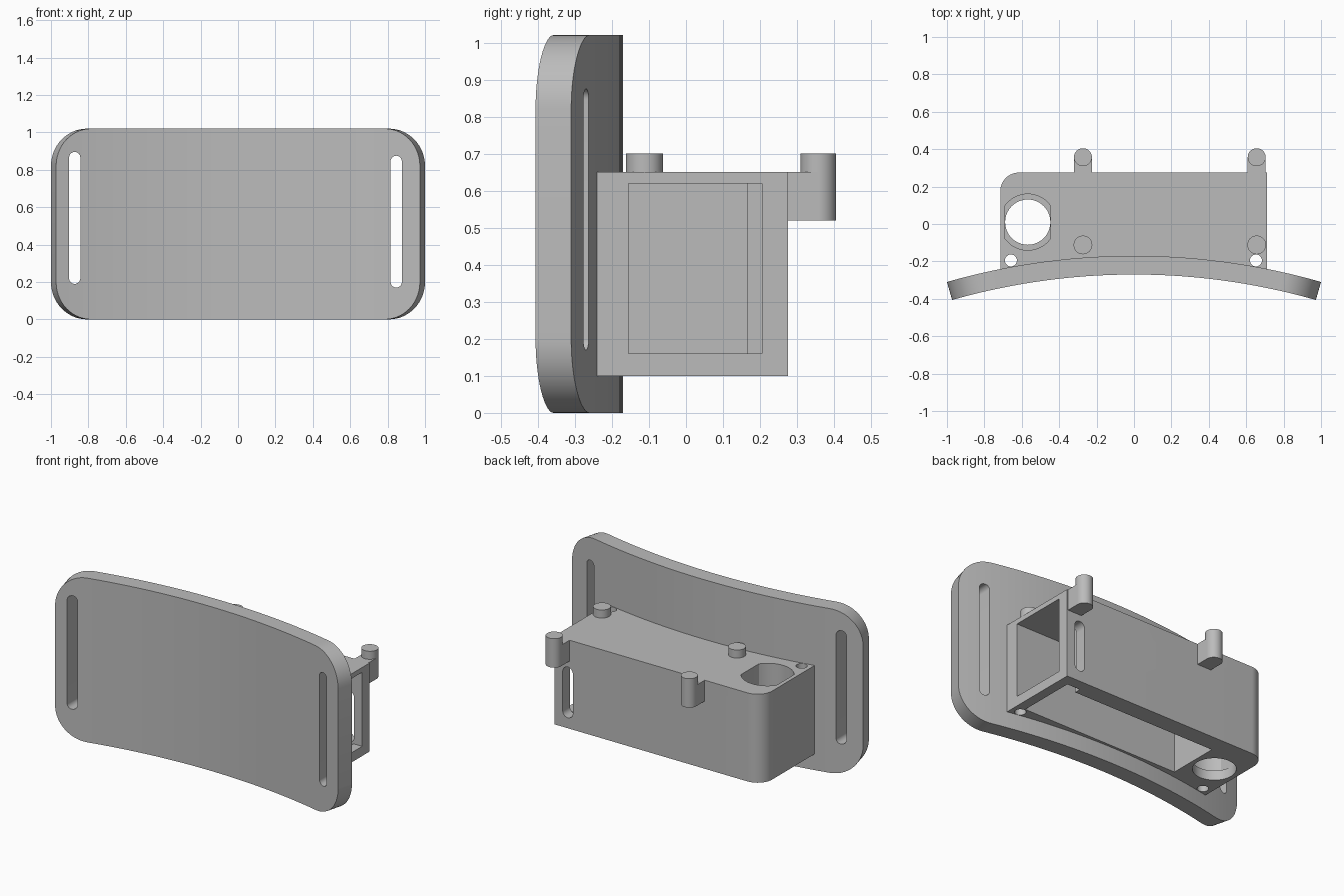
import bpy, bmesh
from math import sin, cos, pi, sqrt, asin

cube = bpy.data.objects.get("Cube")
if cube:
    bpy.data.objects.remove(cube, do_unlink=True)

GREY = (0.5, 0.5, 0.5, 1)
mat = bpy.data.materials.new("plain grey")
mat.use_nodes = True
mat.diffuse_color = GREY
mat.node_tree.nodes["Principled BSDF"].inputs["Base Color"].default_value = GREY


def make_object(name, bm):
    bmesh.ops.recalc_face_normals(bm, faces=bm.faces)
    mesh = bpy.data.meshes.new(name)
    bm.to_mesh(mesh)
    bm.free()
    obj = bpy.data.objects.new(name, mesh)
    bpy.context.collection.objects.link(obj)
    mesh.materials.append(mat)
    return obj


def prism(name, outline, lo, hi, axis="z"):
    """Extrude a 2D outline: (x, y) along z, or (x, z) along y."""
    bm = bmesh.new()
    place = (lambda a, b, c: (a, b, c)) if axis == "z" else (lambda a, b, c: (a, c, b))
    rings = [[bm.verts.new(place(a, b, c)) for a, b in outline] for c in (lo, hi)]
    for ring in rings:
        bm.faces.new(ring)
    n = len(outline)
    for i in range(n):
        j = (i + 1) % n
        bm.faces.new((rings[0][i], rings[0][j], rings[1][j], rings[1][i]))
    return make_object(name, bm)


def arc(cx, cy, r, start, end, n=16):
    return [(cx + r * cos(start + (end - start) * i / n),
             cy + r * sin(start + (end - start) * i / n)) for i in range(n + 1)]


def circle(cx, cy, r, n=40):
    return arc(cx, cy, r, 0, 2 * pi, n)[:-1]


def rect(x0, x1, y0, y1):
    return [(x0, y0), (x1, y0), (x1, y1), (x0, y1)]


def stadium(cx, half_width, z0, z1):
    return (arc(cx, z1 - half_width, half_width, 0, pi)
            + arc(cx, z0 + half_width, half_width, pi, 2 * pi))


def cut(obj, cutters):
    bpy.context.view_layer.objects.active = obj
    for cutter in cutters:
        mod = obj.modifiers.new("cut", "BOOLEAN")
        mod.operation = "DIFFERENCE"
        mod.solver = "EXACT"
        mod.object = cutter
        bpy.ops.object.modifier_apply(modifier=mod.name)
        bpy.data.objects.remove(cutter, do_unlink=True)


def smooth(obj):
    bpy.ops.object.select_all(action="DESELECT")
    obj.select_set(True)
    bpy.context.view_layer.objects.active = obj
    bpy.ops.object.shade_smooth_by_angle(angle=pi / 6)


# Curved plate with rounded corners, built as a row of cross-sections
BACK_R, FRONT_R, CENTRE_Y = 3.64, 3.54, -3.81
HALF_H, CORNER = 0.51, 0.2
half_arc = BACK_R * asin(1 / BACK_R)
flat = half_arc - CORNER
right = [flat + CORNER * sin(pi / 2 * i / 14) for i in range(15)]
steps = [-s for s in reversed(right)] + [flat * (i / 12 - 1) for i in range(1, 24)] + right
bm = bmesh.new()
sections = []
for s in steps:
    over = max(abs(s) - flat, 0)
    h = HALF_H - CORNER + sqrt(max(CORNER ** 2 - over ** 2, 0))
    t = s / BACK_R
    sections.append([bm.verts.new((r * sin(t), CENTRE_Y + r * cos(t), HALF_H + k * h))
                     for r, k in ((FRONT_R, -1), (BACK_R, -1), (BACK_R, 1), (FRONT_R, 1))])
for a, b in zip(sections, sections[1:]):
    for i in range(4):
        j = (i + 1) % 4
        bm.faces.new((a[i], a[j], b[j], b[i]))
bm.faces.new(sections[0])
bm.faces.new(sections[-1])
plate = make_object("curved_plate", bm)

# Strap slots through the plate
cut(plate, [prism("slot_cutter", stadium(x, 0.03, z, z + 0.705), -0.6, 0, "y")
            for x, z in ((-0.873, 0.19), (0.846, 0.17))])
smooth(plate)

# Housing with one rounded back corner
X0, X1, Y1, Z0, Z1 = -0.715, 0.71, 0.275, 0.10, 0.65
outline = [(X0, -0.26), (X1, -0.26), (X1, Y1)] + arc(X0 + 0.1, Y1 - 0.1, 0.1, pi / 2, pi)
housing = prism("housing", outline, Z0, Z1)

# Cavity open at the side, with a wider part by the side window
cavity = [(-0.42, -0.155), (0.8, -0.155), (0.8, 0.205), (0.56, 0.205), (0.56, 0.165), (-0.42, 0.165)]
floor_opening = [(min(x, 0.65), y) for x, y in cavity]
# Round socket with flattened sides
socket_x, socket_y, half = -0.568, 0.01, 0.1225
socket = [(min(max(x, socket_x - half), socket_x + half), y)
          for x, y in circle(socket_x, socket_y, 0.15, 60)]
# Merge points that share a flat side
socket = [p for i, p in enumerate(socket)
          if not (p[0] == socket[i - 1][0] == socket[(i + 1) % len(socket)][0])]
cut(housing, [
    prism("cavity_cutter", cavity, 0.16, 0.62),
    prism("floor_cutter", floor_opening, 0, 0.3),
    prism("socket_cutter", socket, 0.16, 0.8),
    prism("socket_hole_cutter", circle(socket_x, socket_y, 0.121), 0, 0.3),
    prism("left_screw_cutter", circle(0.652, -0.195, 0.032, 24), 0, 0.8),
    prism("right_screw_cutter", circle(-0.658, -0.195, 0.032, 24), 0, 0.8),
    prism("back_slot_cutter", stadium(0.62, 0.035, 0.165, 0.48), 0.18, 0.4, "y"),
])
smooth(housing)

# Pegs on the lid and hooks on the back
for side, x in (("right", -0.273), ("left", 0.656)):
    smooth(prism(side + "_peg", circle(x, -0.112, 0.05), 0.63, 0.70))
    smooth(prism(side + "_hook_post", circle(x, 0.357, 0.048), 0.52, 0.70))
    prism(side + "_hook_arm", rect(x - 0.048, x + 0.048, 0.26, 0.357), 0.52, 0.65)
